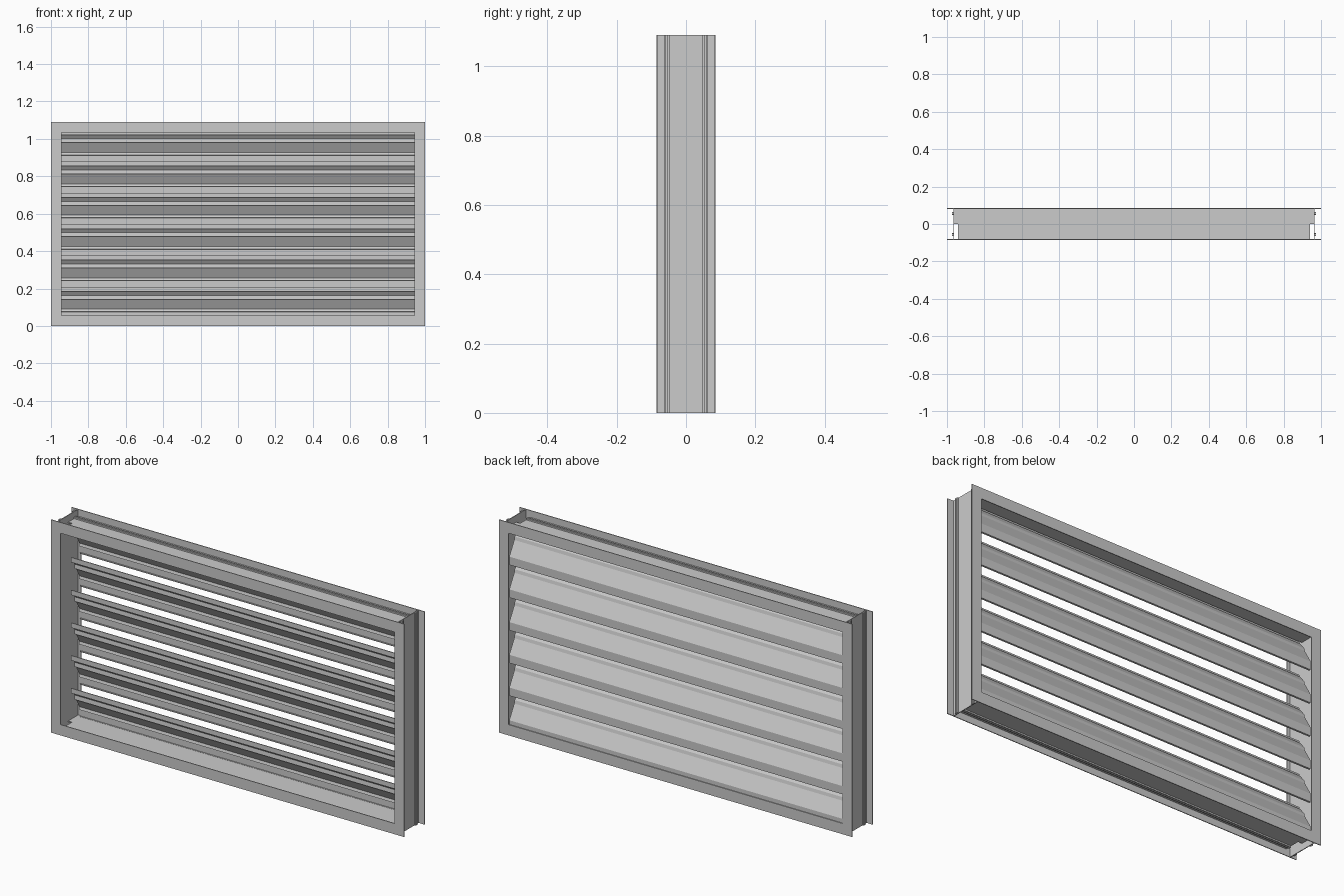
import bpy, bmesh
from mathutils import Vector

if "Cube" in bpy.data.objects:
    bpy.data.objects.remove(bpy.data.objects["Cube"])

H = 1.09          # overall height
D = 0.085         # half depth
T = 0.004         # sheet thickness


def finish(name, bm):
    bmesh.ops.recalc_face_normals(bm, faces=bm.faces)
    me = bpy.data.meshes.new(name)
    bm.to_mesh(me)
    bm.free()
    ob = bpy.data.objects.new(name, me)
    bpy.context.collection.objects.link(ob)
    return ob


def prism(name, pts, direction):
    """Extrude a closed planar outline along a direction."""
    bm = bmesh.new()
    face = bm.faces.new([bm.verts.new(p) for p in pts])
    out = bmesh.ops.extrude_face_region(bm, geom=[face])
    vs = [v for v in out["geom"] if isinstance(v, bmesh.types.BMVert)]
    bmesh.ops.translate(bm, verts=vs, vec=Vector(direction))
    return finish(name, bm)


def ring(name, y0, y1):
    """Flat mitred rectangular flange."""
    bm = bmesh.new()

    def rect(x, z0, z1):
        return [bm.verts.new((a, y0, b)) for a, b in
                ((-x, z0), (x, z0), (x, z1), (-x, z1))]
    o, i = rect(1.0, 0, H), rect(0.945, 0.055, H - 0.055)
    faces = [bm.faces.new((o[k], o[(k + 1) % 4], i[(k + 1) % 4], i[k])) for k in range(4)]
    out = bmesh.ops.extrude_face_region(bm, geom=faces)
    vs = [v for v in out["geom"] if isinstance(v, bmesh.types.BMVert)]
    bmesh.ops.translate(bm, verts=vs, vec=(0, y1 - y0, 0))
    return finish(name, bm)


# channel section: u = depth, v = outward height, with two pairs of small ribs
def channel(u0=-D + T, u1=D - T):
    r, w = 0.007, 0.003
    pts = [(u0, -T), (u0, 0)]
    for c in (-0.06, -0.05, 0.05, 0.06):
        if u0 < c < u1:
            pts += [(c - w, 0), (c - w, r), (c + w, r), (c + w, 0)]
    return pts + [(u1, 0), (u1, -T)]


# front and back flanges
ring("front_flange", -D, -D + T)
ring("back_flange", D - T, D)

# side jambs run full height
for s, side in ((-1, "left"), (1, "right")):
    prism(side + "_jamb", [(s * (0.966 + v), u, 0) for u, v in channel()], (0, 0, H))

# header and sill, notched at the front corners
for name, z, s in (("header", 1.055, 1), ("sill", 0.033, -1)):
    for part, x, u0, u1 in (("front", 0.94, -D + T, 0), ("back", 0.963, 0, D - T)):
        prism(f"{name}_{part}", [(-x, u, z + s * v) for u, v in channel(u0, u1)], (2 * x, 0, 0))

# louvre blade section: high front hook, stepped slope, low back lip
blade = [(0.080, 0.0), (0.080, 0.042), (0.040, 0.112), (0.036, 0.128),
         (0.010, 0.162), (0.004, 0.164), (0.004, 0.175), (0.0, 0.175),
         (0.0, 0.150), (0.004, 0.150), (0.005, 0.158), (0.008, 0.157),
         (0.028, 0.130), (0.026, 0.108), (0.030, 0.108), (0.034, 0.112),
         (0.066, 0.056), (0.062, 0.042), (0.066, 0.041), (0.070, 0.050),
         (0.076, 0.040), (0.076, 0.004), (0.070, 0.004), (0.070, 0.0)]
for i in range(6):
    z = 0.034 + 0.1675 * i
    prism(f"louvre_blade_{i + 1}", [(-0.945, y, z + h) for y, h in blade], (1.89, 0, 0))
